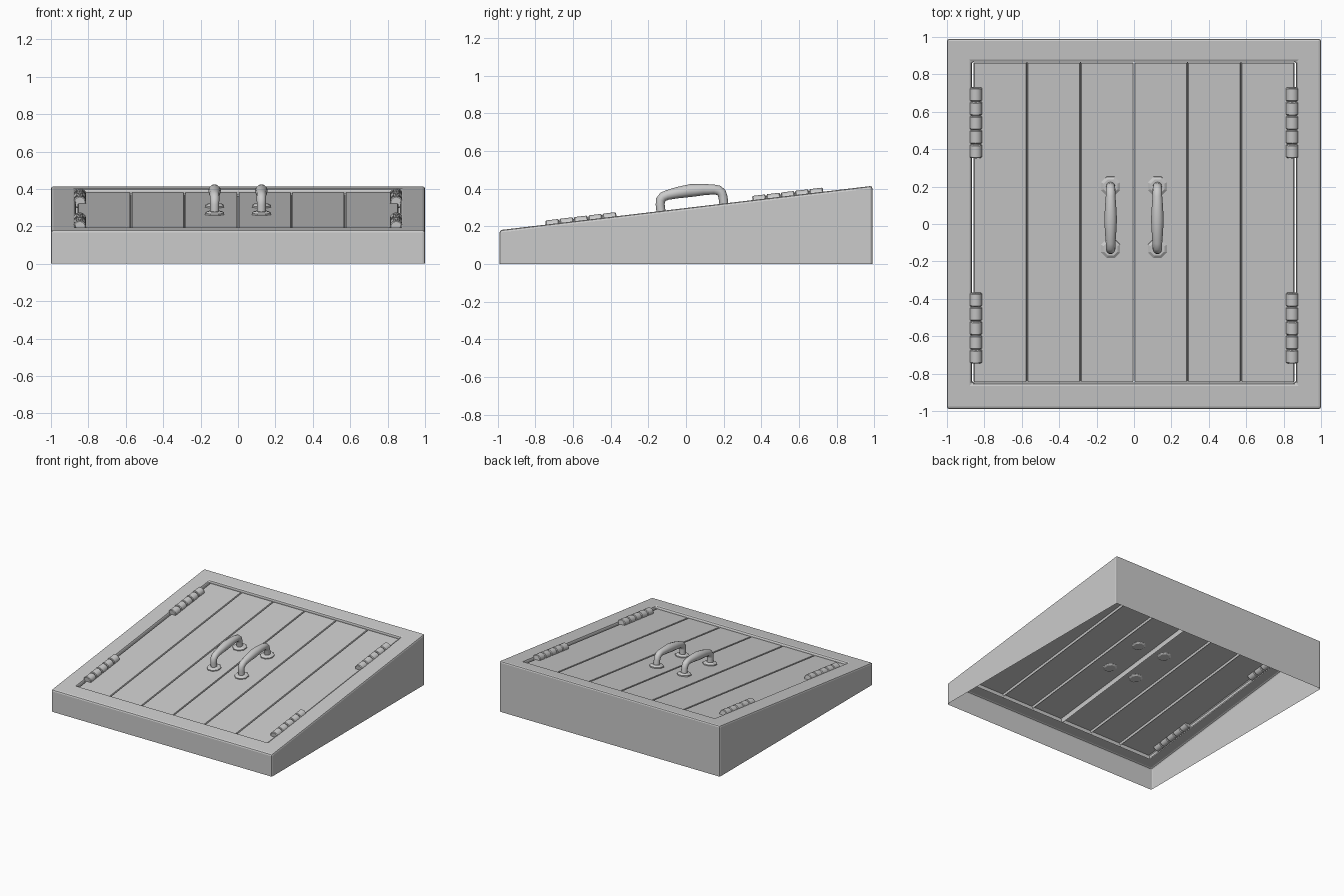
import bpy, bmesh, math
from mathutils import Matrix, Vector

if "Cube" in bpy.data.objects:
    bpy.data.objects.remove(bpy.data.objects["Cube"])

# Sloped plane of the hatch: x, v (along the slope), w (out of the slope)
ANG = math.atan2(0.235, 1.98)
SLOPE = Matrix.Translation((0, 0, 0.2975)) @ Matrix.Rotation(ANG, 4, 'X')
COS = math.cos(ANG)

grey = bpy.data.materials.new("plain grey")
grey.diffuse_color = (0.6, 0.6, 0.6, 1)
grey.use_nodes = True
grey.node_tree.nodes["Principled BSDF"].inputs["Base Color"].default_value = grey.diffuse_color


def P(x, v, w):
    return SLOPE @ Vector((x, v, w))


def finish(name, bm, recalc=True):
    if recalc:
        bmesh.ops.recalc_face_normals(bm, faces=bm.faces)
    me = bpy.data.meshes.new(name)
    bm.to_mesh(me)
    bm.free()
    me.materials.append(grey)
    ob = bpy.data.objects.new(name, me)
    bpy.context.collection.objects.link(ob)
    bpy.ops.object.select_all(action='DESELECT')
    ob.select_set(True)
    bpy.context.view_layer.objects.active = ob
    return ob


def smooth(ob, deg=35):
    bpy.ops.object.shade_smooth_by_angle(angle=math.radians(deg))
    return ob


def skin(bm, rings, cap=True):
    """Join rings of points into a tube."""
    rows = [[bm.verts.new(p) for p in r] for r in rings]
    n = len(rows[0])
    for a, b in zip(rows, rows[1:]):
        for i in range(n):
            j = (i + 1) % n
            bm.faces.new((a[i], a[j], b[j], b[i]))
    if cap:
        bm.faces.new(rows[0][::-1])
        bm.faces.new(rows[-1])


def rect(hx, y0, y1, w):
    return [P(x, y / COS, w) for x, y in ((-hx, y0), (hx, y0), (hx, y1), (-hx, y1))]


# Frame: open-bottomed wedge shell with a rectangular opening in the sloped top
bm = bmesh.new()
top = rect(1, -0.99, 0.99, 0)
floor = [Vector((p.x, p.y, 0)) for p in top]
skin(bm, [floor, top, rect(0.867, -0.853, 0.866, 0),
          rect(0.867, -0.853, 0.866, -0.045)], cap=False)
frame = finish("frame", bm, recalc=False)
bev = frame.modifiers.new("soft edges", 'BEVEL')
bev.width, bev.segments, bev.limit_method = 0.013, 2, 'ANGLE'
bev.angle_limit = math.radians(30)
bpy.ops.object.modifier_apply(modifier=bev.name)

# Doors: two leaves of three boards, with V grooves and turned-down edges
HALF, BOARD, G, TOPW = 0.858, 0.286, 0.006, -0.018
for side, name in ((-1, "left_door"), (1, "right_door")):
    bm = bmesh.new()
    prof = [(0.003, TOPW - 0.012), (G, TOPW)]
    for k in (1, 2):
        c = k * BOARD
        prof += [(c - G, TOPW), (c, TOPW - 0.018), (c + G, TOPW)]
    prof += [(HALF - G, TOPW), (HALF, TOPW - G)]
    ends = (-0.846, 0.859)
    rows = [[bm.verts.new(P(side * x, y / COS, w)) for x, w in prof] for y in ends]
    for i in range(len(prof) - 1):
        f = [rows[0][i], rows[0][i + 1], rows[1][i + 1], rows[1][i]]
        bm.faces.new(f if side > 0 else f[::-1])
    edge = [e for e in bm.edges if e.is_boundary]
    new = bmesh.ops.extrude_edge_only(bm, edges=edge)["geom"]
    down = SLOPE.to_3x3() @ Vector((0, 0, -0.022))
    bmesh.ops.translate(bm, vec=down, verts=[g for g in new if isinstance(g, bmesh.types.BMVert)])
    finish(name, bm)

# Hinges: five chamfered knuckles on a pin
def barrel(bm, x, w, stations, n=12):
    skin(bm, [[P(x + r * math.cos(2 * math.pi * i / n), v,
                 w + r * math.sin(2 * math.pi * i / n)) for i in range(n)]
              for v, r in stations])


for sx, sn in ((-1, "left"), (1, "right")):
    for yc, vn in ((0.541, "back"), (-0.557, "front")):
        bm = bmesh.new()
        x, vc = sx * 0.846, yc / COS
        barrel(bm, x, -0.012, [(vc - 0.185, 0.024), (vc + 0.185, 0.024)])
        for k in range(-2, 3):
            c = vc + k * 0.0765
            barrel(bm, x, -0.012, [(c - 0.036, 0.029), (c - 0.031, 0.034),
                                   (c + 0.031, 0.034), (c + 0.036, 0.029)])
        smooth(finish(f"{vn}_{sn}_hinge", bm))

# Handles: bowed grips, thicker in the middle, on eight-sided base plates
half_path = [(0.168, -0.024, 0.024), (0.168, 0.035, 0.024), (0.163, 0.058, 0.025),
             (0.148, 0.073, 0.026), (0.125, 0.080, 0.026), (0.07, 0.086, 0.030),
             (0.0, 0.089, 0.034)]
path = [(-v, w, r) for v, w, r in half_path] + half_path[-2::-1]
MID = 0.034
for sx, sn in ((-1, "left"), (1, "right")):
    x = sx * 0.125
    bm = bmesh.new()
    rings = []
    for i, (v, w, r) in enumerate(path):
        a, b = path[max(i - 1, 0)], path[min(i + 1, len(path) - 1)]
        t = Vector((b[0] - a[0], b[1] - a[1])).normalized()
        rings.append([P(x + r * math.cos(q), MID + v - t.y * r * math.sin(q),
                        w + t.x * r * math.sin(q))
                      for q in (2 * math.pi * k / 12 for k in range(12))])
    skin(bm, rings)
    smooth(finish(f"{sn}_handle", bm), 50)

    bm = bmesh.new()
    for v in (-0.168, 0.168):
        skin(bm, [[P(x + r * math.cos(q), MID + v + r * math.sin(q), w)
                   for q in (math.pi / 8 + math.pi * k / 4 for k in range(8))]
                  for r, w in ((0.042, -0.027), (0.055, -0.019),
                               (0.055, -0.010), (0.040, -0.001))])
    finish(f"{sn}_handle_plates", bm)
